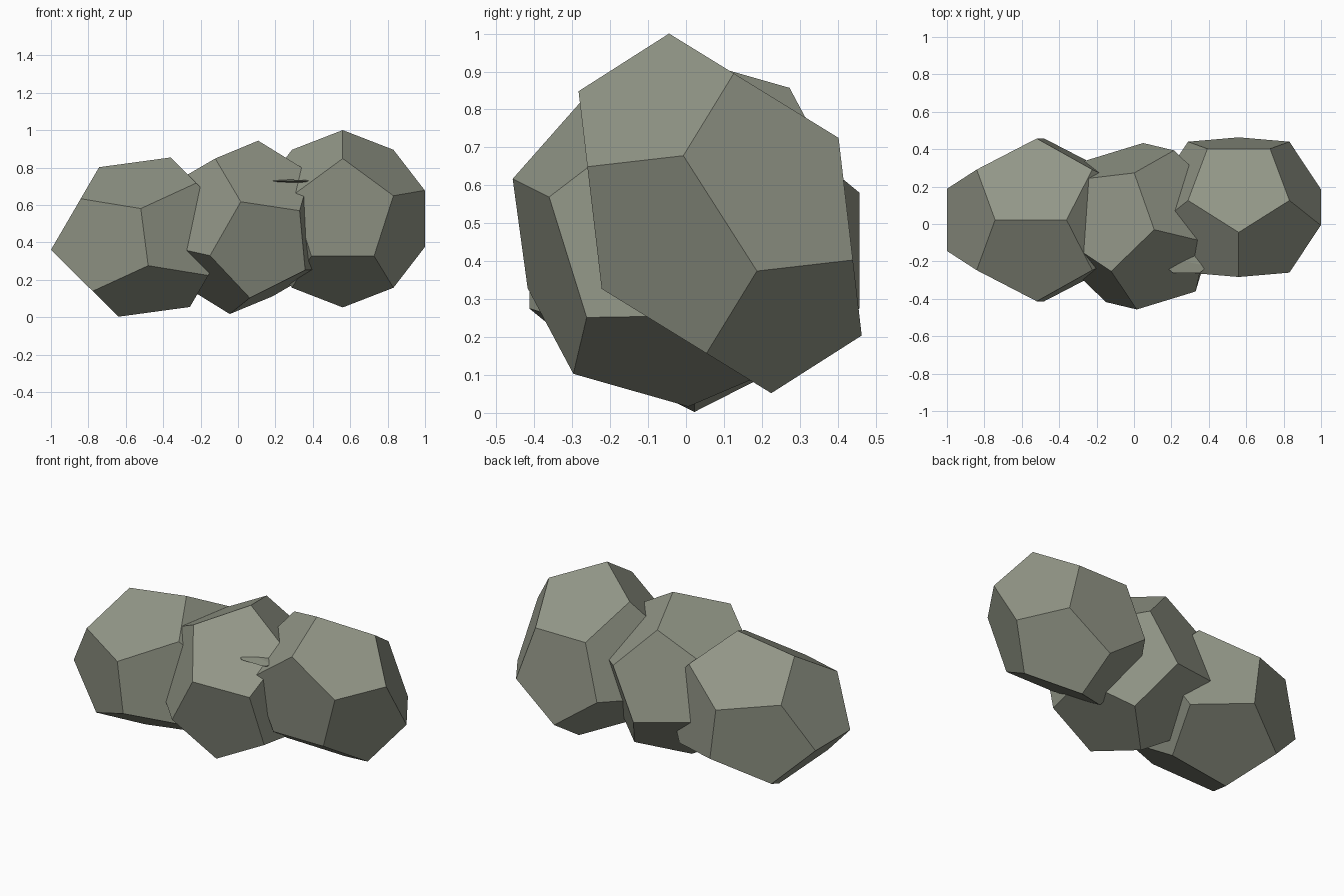
import bpy, bmesh, math
from mathutils import Vector, Matrix

old = bpy.data.objects.get("Cube")
if old:
    bpy.data.objects.remove(old, do_unlink=True)

# One stone colour for the whole cluster
stone = bpy.data.materials.new("sage_grey_stone")
stone.use_nodes = True
colour = (0.287, 0.305, 0.242, 1)
stone.diffuse_color = colour
bsdf = stone.node_tree.nodes["Principled BSDF"]
bsdf.inputs["Base Color"].default_value = colour
bsdf.inputs["Roughness"].default_value = 0.9

PHI = (1 + math.sqrt(5)) / 2


def dodecahedron_points():
    """Cube corners plus three golden rectangles."""
    signs = (-1, 1)
    pts = [Vector((x, y, z)) for x in signs for y in signs for z in signs]
    for a in signs:
        for b in signs:
            p = (0, a / PHI, b * PHI)
            pts += [Vector(p[i:] + p[:i]) for i in range(3)]
    return pts


def rock(name, centre, ax, ay, az):
    """Twelve-sided rock, stretched along three local axis vectors."""
    shape = Matrix((ax, ay, az)).transposed()
    bm = bmesh.new()
    for p in dodecahedron_points():
        bm.verts.new(shape @ p)
    bmesh.ops.convex_hull(bm, input=bm.verts[:])
    bmesh.ops.dissolve_limit(bm, angle_limit=math.radians(2),
                             verts=bm.verts[:], edges=bm.edges[:])
    bmesh.ops.recalc_face_normals(bm, faces=bm.faces[:])
    mesh = bpy.data.meshes.new(name)
    bm.to_mesh(mesh)
    bm.free()
    mesh.materials.append(stone)
    obj = bpy.data.objects.new(name, mesh)
    obj.location = centre
    bpy.context.collection.objects.link(obj)
    return obj


# Three overlapping rocks
rock("right_rock", (-0.5, 0.022, 0.428),
     (-0.032, 0, 0.247), (0, 0.269, 0), (-0.309, 0, -0.042))
rock("middle_rock", (0.032, -0.012, 0.48),
     (0.186, 0.18, 0.077), (-0.024, -0.08, 0.257), (0.193, -0.185, -0.043))
rock("left_rock", (0.56, 0.09, 0.526),
     (0.271, 0, 0), (0, 0.193, 0.123), (0, -0.157, 0.246))

# Thin flake mostly buried in the middle rock
rock("flat_flake", (0.28, -0.165, 0.727),
     (0.115, 0, 0), (0, 0.06, 0), (0, 0, 0.005))
